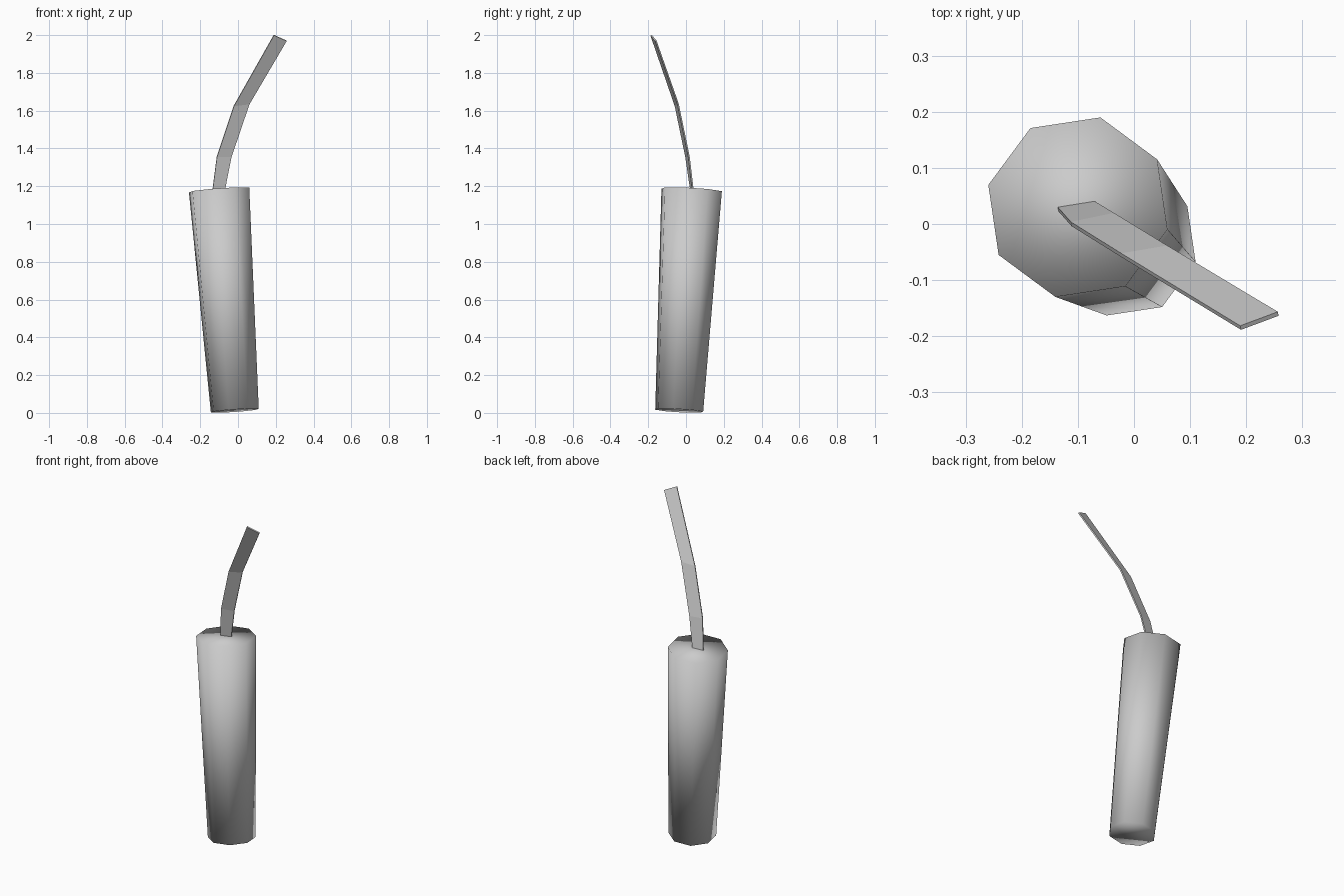
import bpy
import bmesh
import math
from mathutils import Vector, Matrix

if "Cube" in bpy.data.objects:
    bpy.data.objects.remove(bpy.data.objects["Cube"], do_unlink=True)

grey = bpy.data.materials.new("plain_grey")
grey.use_nodes = True
colour = (0.6, 0.6, 0.6, 1)
grey.diffuse_color = colour
grey.node_tree.nodes["Principled BSDF"].inputs["Base Color"].default_value = colour


def add_object(name, bm, smooth):
    mesh = bpy.data.meshes.new(name)
    bmesh.ops.recalc_face_normals(bm, faces=bm.faces)
    for face in bm.faces:
        face.smooth = smooth
    bm.to_mesh(mesh)
    bm.free()
    mesh.materials.append(grey)
    obj = bpy.data.objects.new(name, mesh)
    bpy.context.collection.objects.link(obj)
    return obj


# Leaning, tapered eight-sided body, smooth across the rims
bottom = Vector((-0.017, -0.036, 0.012))
top = Vector((-0.1, 0.03, 1.18))
axis = top - bottom
lean = Vector((0, 0, 1)).rotation_difference(axis).to_matrix().to_4x4()
place = Matrix.Translation((bottom + top) / 2) @ lean @ Matrix.Rotation(math.radians(31), 4, "Z")
bm = bmesh.new()
bmesh.ops.create_cone(bm, cap_ends=True, segments=8, radius1=0.131, radius2=0.165,
                      depth=axis.length, matrix=place)
add_object("body", bm, True)

# Flat bent fuse: pairs of left and right edge points, base to tip
rungs = [
    ((-0.135, 0.026, 1.178), (-0.07, 0.037, 1.178)),
    ((-0.112, 0.0, 1.355), (-0.035, 0.016, 1.355)),
    ((-0.022, -0.056, 1.625), (0.06, -0.042, 1.635)),
    ((0.19, -0.185, 2.0), (0.257, -0.16, 1.97)),
]
bm = bmesh.new()
rows = [[bm.verts.new(p) for p in rung] for rung in rungs]
for (a, b), (c, d) in zip(rows, rows[1:]):
    bm.faces.new((a, b, d, c))
fuse = add_object("fuse", bm, False)
thickness = fuse.modifiers.new("thickness", "SOLIDIFY")
thickness.thickness = 0.008
thickness.offset = 0
